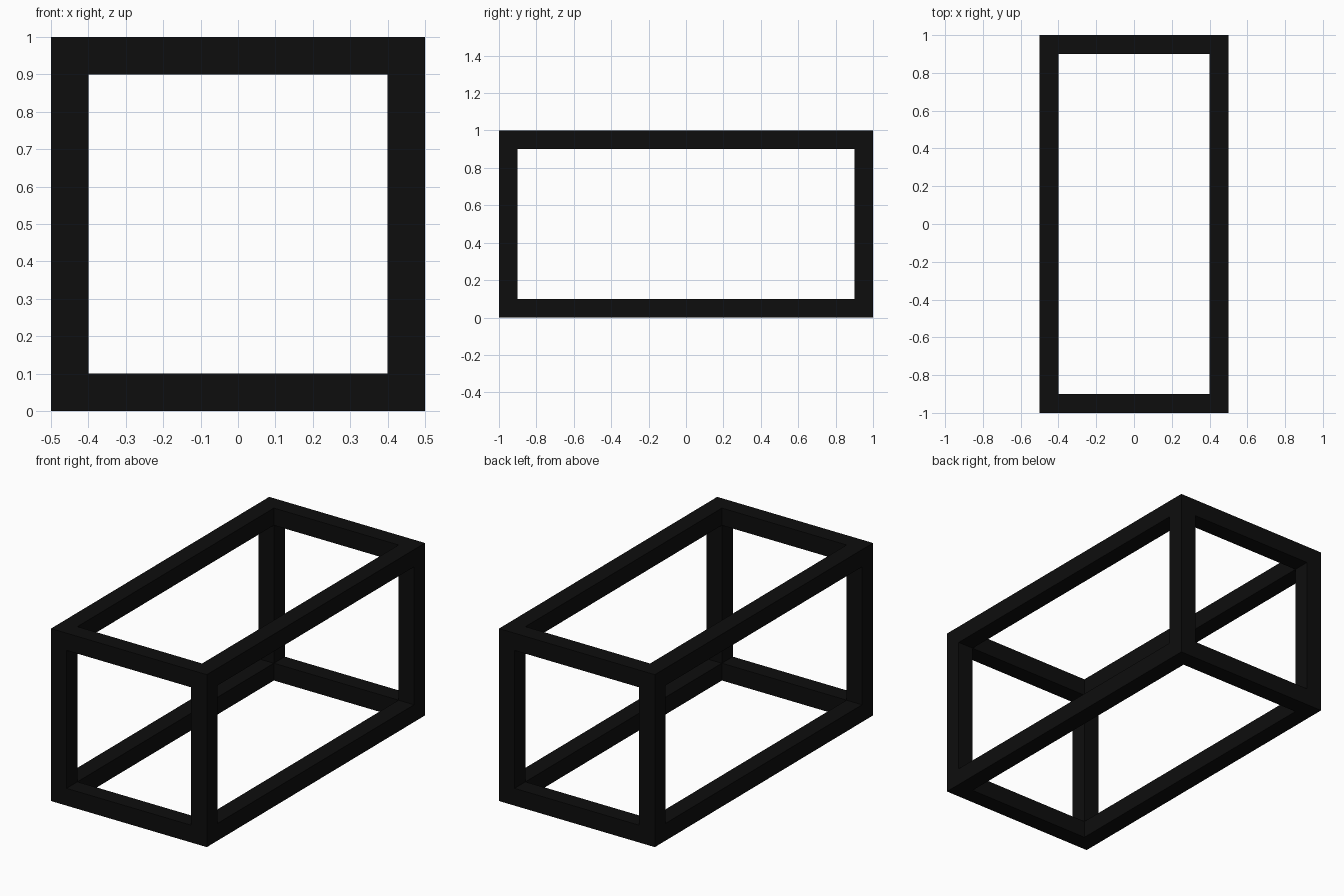
import bpy

cube = bpy.data.objects.get("Cube")
if cube:
    bpy.data.objects.remove(cube, do_unlink=True)

WIDTH, LENGTH, HEIGHT, BAR = 1.0, 2.0, 1.0, 0.1

black = bpy.data.materials.new("matte_black")
black.use_nodes = True
colour = (0.004, 0.004, 0.004, 1)
black.diffuse_color = colour
black.node_tree.nodes["Principled BSDF"].inputs["Base Color"].default_value = colour


def bar(name, size, centre):
    """Square-section bar as a box of the given size."""
    bpy.ops.mesh.primitive_cube_add(size=1, location=centre)
    obj = bpy.context.object
    obj.name = name
    obj.scale = size
    bpy.ops.object.transform_apply(location=False, rotation=False, scale=True)
    obj.data.materials.append(black)


x = (WIDTH - BAR) / 2
y = (LENGTH - BAR) / 2
sides = (("left", 1), ("right", -1))
ends = (("front", -1), ("back", 1))
levels = (("bottom", BAR / 2), ("top", HEIGHT - BAR / 2))

# Corner posts run the full height
for end, ey in ends:
    for side, sx in sides:
        bar(f"{end}_{side}_post", (BAR, BAR, HEIGHT), (sx * x, ey * y, HEIGHT / 2))

# Rails fit between the posts
for level, z in levels:
    for side, sx in sides:
        bar(f"{level}_{side}_rail", (BAR, LENGTH - 2 * BAR, BAR), (sx * x, 0, z))
    for end, ey in ends:
        bar(f"{level}_{end}_rail", (WIDTH - 2 * BAR, BAR, BAR), (0, ey * y, z))
